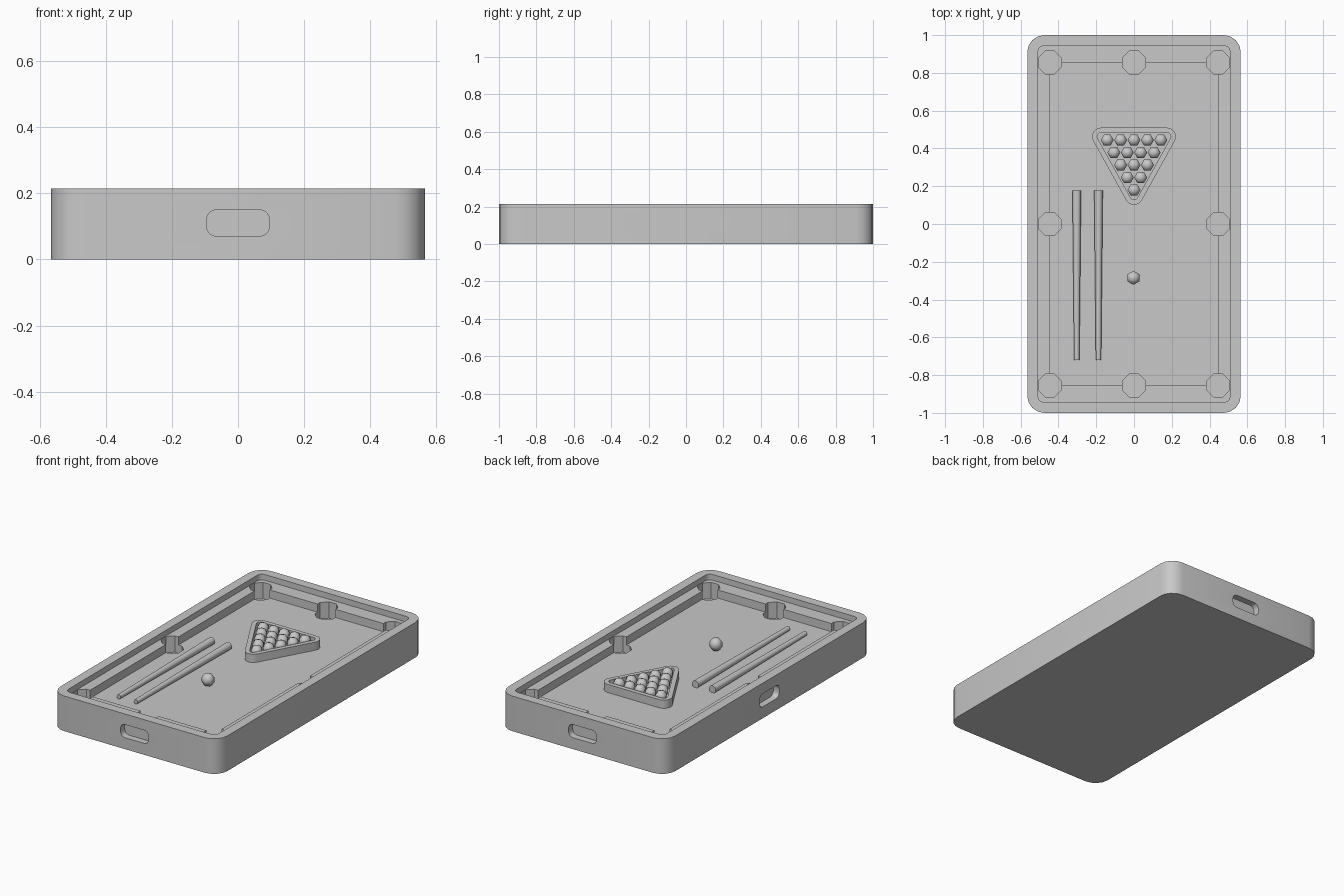
import bpy, bmesh
from math import sin, cos, pi, radians, hypot
from mathutils import Matrix, Vector

default = bpy.data.objects.get("Cube")
if default:
    bpy.data.objects.remove(default, do_unlink=True)

# One plain grey for the whole set
grey = bpy.data.materials.new("plain grey")
grey.use_nodes = True
colour = (0.58, 0.58, 0.58, 1)
grey.diffuse_color = colour
grey.node_tree.nodes["Principled BSDF"].inputs["Base Color"].default_value = colour

BED, CUSHION, RIM = 0.13, 0.18, 0.215
HALF_X, HALF_Y = 0.565, 1.0


def finish(bm, name):
    bmesh.ops.recalc_face_normals(bm, faces=bm.faces)
    mesh = bpy.data.meshes.new(name)
    bm.to_mesh(mesh)
    bm.free()
    mesh.materials.append(grey)
    obj = bpy.data.objects.new(name, mesh)
    bpy.context.collection.objects.link(obj)
    return obj


def smooth(obj, degrees=35):
    bpy.ops.object.select_all(action="DESELECT")
    obj.select_set(True)
    bpy.context.view_layer.objects.active = obj
    bpy.ops.object.shade_smooth_by_angle(angle=radians(degrees))


def rounded_rect(hx, hy, r, steps=4):
    points = []
    for i, (sx, sy) in enumerate([(1, 1), (-1, 1), (-1, -1), (1, -1)]):
        for k in range(steps + 1):
            a = (i + k / steps) * pi / 2
            points.append((sx * (hx - r) + r * cos(a), sy * (hy - r) + r * sin(a)))
    return points


def prism(name, points, low, high, matrix=Matrix()):
    bm = bmesh.new()
    face = bm.faces.new([bm.verts.new((x, y, low)) for x, y in points])
    top = bmesh.ops.extrude_face_region(bm, geom=[face])["geom"]
    verts = [v for v in top if isinstance(v, bmesh.types.BMVert)]
    bmesh.ops.translate(bm, verts=verts, vec=(0, 0, high - low))
    bm.transform(matrix)
    return finish(bm, name)


def cut(target, cutter):
    cutter.hide_render = True
    mod = target.modifiers.new("cut", "BOOLEAN")
    mod.operation = "DIFFERENCE"
    mod.solver = "EXACT"
    mod.object = cutter
    bpy.ops.object.select_all(action="DESELECT")
    target.select_set(True)
    bpy.context.view_layer.objects.active = target
    bpy.ops.object.modifier_apply(modifier=mod.name)
    bpy.data.objects.remove(cutter, do_unlink=True)


# Table body with a stepped recess: rim, cushion ledge and playing bed
table = prism("table_body", rounded_rect(HALF_X, HALF_Y, 0.09), 0, RIM)
cut(table, prism("rim_cutter", rounded_rect(0.508, 0.943, 0.03), CUSHION, 0.4))
cut(table, prism("bed_cutter", rounded_rect(0.445, 0.855, 0.01), BED, 0.4))

# Eight-sided pockets at the corners and the middle of each side
octagon = [(0.065 * cos((k + 0.5) * pi / 4), 0.065 * sin((k + 0.5) * pi / 4)) for k in range(8)]
for x in (-1, 0, 1):
    for y in (-1, 0, 1):
        if x or y:
            place = Matrix.Translation((x * 0.445, y * 0.855, 0))
            cut(table, prism("pocket_cutter", octagon, 0.08, 0.4, place))

# Rounded hand slots in the four outer walls
slot = rounded_rect(0.095, 0.04, 0.03)
for i in range(4):
    reach = HALF_Y if i % 2 == 0 else HALF_X
    place = (Matrix.Rotation(i * pi / 2, 4, "Z") @ Matrix.Translation((0, -reach, 0.11))
             @ Matrix.Rotation(pi / 2, 4, "X"))
    cut(table, prism("slot_cutter", slot, -0.04, 0.05, place))
smooth(table)


# Triangular ball rack with rounded corners
def rounded_triangle(r, steps=5):
    corners = [Vector((0.175, 0.463)), Vector((-0.175, 0.463)), Vector((0, 0.148))]
    points = []
    for i, c in enumerate(corners):
        before = c - corners[i - 1]
        after = corners[(i + 1) % 3] - c
        start = Vector((before.y, -before.x)).normalized()
        end = Vector((after.y, -after.x)).normalized()
        for k in range(steps + 1):
            p = c + r * start.slerp(end, k / steps)
            points.append((p.x, p.y))
    return points


rack = prism("ball_rack", rounded_triangle(0.047), BED, BED + 0.05)
cut(rack, prism("rack_cutter", rounded_triangle(0.02), 0, 0.4))
smooth(rack)


# Low-poly balls
def ball(name, x, y, r, turn):
    bm = bmesh.new()
    bmesh.ops.create_uvsphere(bm, u_segments=6, v_segments=5, radius=r)
    bm.transform(Matrix.Translation((x, y, BED + r)) @ Matrix.Rotation(turn, 4, "Z"))
    smooth(finish(bm, name), 80)


for row in range(5):
    for k in range(row + 1):
        ball(f"racked_ball_{row}_{k}", (k - row / 2) * 0.071, 0.18 + row * 0.066, 0.036, pi / 6)
ball("cue_ball", -0.003, -0.285, 0.039, 0)

# Tapered cue sticks lying on the bed
THICK, THIN, BACK, FRONT = 0.023, 0.014, 0.178, -0.72
for name, x in (("outer_cue", -0.303), ("inner_cue", -0.188)):
    bm = bmesh.new()
    bmesh.ops.create_cone(bm, cap_ends=True, segments=12, radius1=THICK, radius2=THIN,
                          depth=BACK - FRONT)
    place = Matrix.Translation((x, (BACK + FRONT) / 2, BED + 0.019))
    bm.transform(place @ Matrix.Rotation(pi / 2, 4, "X"))
    smooth(finish(bm, name))
